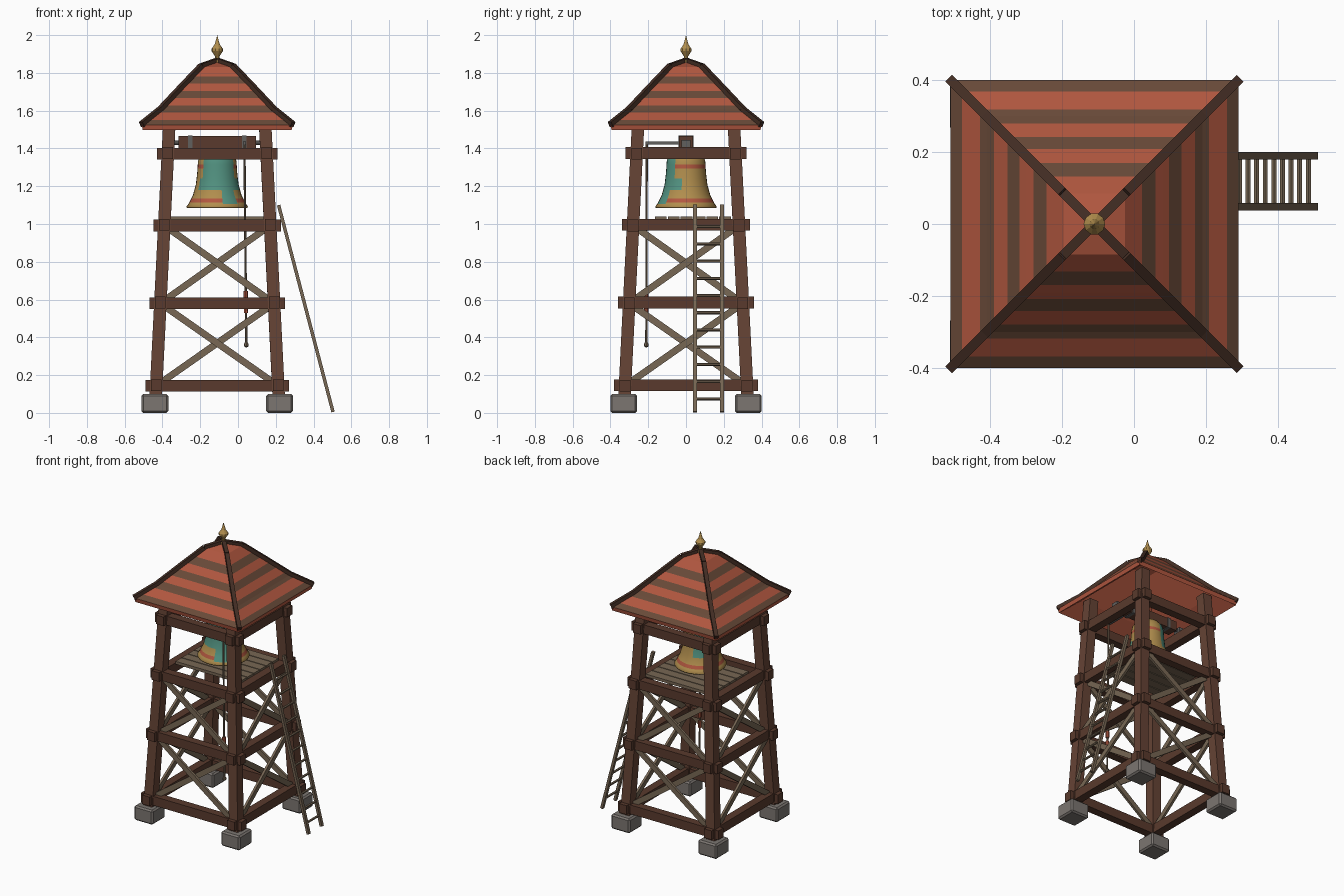
import bpy, bmesh, math
from mathutils import Vector

if "Cube" in bpy.data.objects:
    bpy.data.objects.remove(bpy.data.objects["Cube"])

CX = -0.11  # tower axis


def material(name, *rgb):
    m = bpy.data.materials.new(name)
    m.use_nodes = True
    m.diffuse_color = (*rgb, 1)
    m.node_tree.nodes["Principled BSDF"].inputs["Base Color"].default_value = (*rgb, 1)
    return m


POST = material("post brown", 0.13, 0.056, 0.035)
BEAM = material("beam brown", 0.1, 0.042, 0.026)
PALE = material("weathered wood", 0.185, 0.135, 0.088)
STONE = material("stone grey", 0.2, 0.18, 0.165)
RED = material("tile red", 0.44, 0.095, 0.05)
BROWN = material("tile brown", 0.14, 0.068, 0.04)
RIDGE = material("ridge dark brown", 0.055, 0.026, 0.017)
GOLD = material("bell gold", 0.44, 0.27, 0.075)
TEAL = material("patina teal", 0.085, 0.29, 0.22)
IRON = material("iron grey", 0.12, 0.115, 0.11)


def finish(bm, name, mats):
    bmesh.ops.recalc_face_normals(bm, faces=bm.faces)
    mesh = bpy.data.meshes.new(name)
    bm.to_mesh(mesh)
    bm.free()
    for m in mats:
        mesh.materials.append(m)
    ob = bpy.data.objects.new(name, mesh)
    bpy.context.collection.objects.link(ob)
    return ob


def bar(name, p, q, w, h, mat, side=(1, 0, 0)):
    """Box from p to q; w is its size along side, h its size across."""
    p, q, u = Vector(p), Vector(q), Vector(side)
    v = (q - p).cross(u).normalized() * h / 2
    u = u * w / 2
    bm = bmesh.new()
    ends = [[bm.verts.new(c + s * u + t * v) for s, t in ((-1, -1), (1, -1), (1, 1), (-1, 1))]
            for c in (p, q)]
    for e in ends:
        bm.faces.new(e)
    for i in range(4):
        j = (i + 1) % 4
        bm.faces.new((ends[0][i], ends[0][j], ends[1][j], ends[1][i]))
    return finish(bm, name, [mat])


def lathe(name, profile, n, mats, at=(CX, 0), turn=0.0, rule=None, smooth=False):
    """Turn (radius, z) points about a vertical axis; rule picks face colours."""
    bm = bmesh.new()
    rings = []
    for r, z in profile:
        rings.append([bm.verts.new((at[0] + r * math.cos(turn + math.tau * i / n),
                                    at[1] + r * math.sin(turn + math.tau * i / n), z))
                      for i in range(n)])
    for a, b in zip(rings, rings[1:]):
        for i in range(n):
            j = (i + 1) % n
            bm.faces.new((a[i], a[j], b[j], b[i]))
    bmesh.ops.remove_doubles(bm, verts=bm.verts, dist=1e-5)
    bmesh.ops.recalc_face_normals(bm, faces=bm.faces)
    for f in bm.faces:
        f.smooth = smooth
        if rule:
            f.material_index = rule(f)
    return finish(bm, name, mats)


def rod(name, p, q, r, mat, n=8):
    p, q = Vector(p), Vector(q)
    bm = bmesh.new()
    bmesh.ops.create_cone(bm, cap_ends=True, segments=n, radius1=r, radius2=r, depth=(q - p).length)
    turn = (q - p).to_track_quat('Z', 'Y').to_matrix()
    bmesh.ops.rotate(bm, matrix=turn, verts=bm.verts)
    bmesh.ops.translate(bm, vec=(p + q) / 2, verts=bm.verts)
    return finish(bm, name, [mat])


def with_heights(profile, heights):
    """Add rings to a profile where it crosses the given heights."""
    out = [profile[0]]
    for (r0, z0), (r1, z1) in zip(profile, profile[1:]):
        for z in sorted((z for z in heights if min(z0, z1) < z < max(z0, z1)), reverse=z1 < z0):
            out.append((r0 + (r1 - r0) * (z - z0) / (z1 - z0), z))
        out.append((r1, z1))
    return out


def post_offset(z):
    return 0.325 - 0.05 * (z - 0.1)


CORNERS = [(sx, sy) for sx in (-1, 1) for sy in (-1, 1)]

# Footing stones and leaning posts
for sx, sy in CORNERS:
    x, y = CX + sx * 0.33, sy * 0.33
    stone = bar("footing_stone", (x, y, 0), (x, y, 0.1), 0.142, 0.142, STONE)
    bevel = stone.modifiers.new("bevel", 'BEVEL')
    bevel.width, bevel.segments = 0.01, 1
    b, t = post_offset(0.09), post_offset(1.57)
    bar("post", (CX + sx * b, sy * b, 0.09), (CX + sx * t, sy * t, 1.57), 0.066, 0.066, POST)

# Four rings of beams with ends running past the posts
LEVELS = [0.143, 0.58, 0.992, 1.372]
for z in LEVELS:
    c = post_offset(z)
    e = c + 0.058
    for s in (-1, 1):
        bar("cross_beam", (CX - e, s * c, z), (CX + e, s * c, z), 0.056, 0.062, BEAM, (0, 1, 0))
        bar("side_beam", (CX + s * c, -e, z + 0.004), (CX + s * c, e, z + 0.004), 0.056, 0.062, BEAM)

# Crossed braces in the two lower bays of every face
for z0, z1 in zip(LEVELS[:2], LEVELS[1:3]):
    a, b = post_offset(z0), post_offset(z1)
    for s in (-1, 1):
        for d in (-1, 1):
            k = 0.008 * d
            bar("front_back_brace", (CX - d * a, s * a + k, z0), (CX + d * b, s * b + k, z1),
                0.016, 0.036, PALE, (0, 1, 0))
            bar("side_brace", (CX + s * a + k, -d * a, z0), (CX + s * b + k, d * b, z1),
                0.016, 0.036, PALE)

# Platform planks, leaving a slot for the rope
for i in range(6):
    y = -0.133 + i * 0.068
    bar("platform_plank", (CX - 0.25, y, 1.03), (CX + 0.25, y, 1.03), 0.062, 0.02, PALE, (0, 1, 0))

# Striped roof, hollow underneath
outer = [(0, 1.862), (0.085, 1.832), (0.19, 1.722), (0.3, 1.605), (0.4, 1.525)]
stripes = [1.55, 1.59, 1.627, 1.667, 1.703, 1.743, 1.782]
inner = [(r * 0.985, z - 0.028) for r, z in reversed(outer)]
shell = with_heights(outer, stripes) + inner


def roof_colour(f):
    z = f.calc_center_median().z
    if f.normal.z < 0.2 or z > stripes[-1]:
        return 0
    return (1 + sum(z > s for s in stripes)) % 2


lathe("roof", [(r * math.sqrt(2), z) for r, z in shell], 4, [RED, BROWN],
      turn=math.pi / 4, rule=roof_colour)

# Ridge caps along the four hips
for sx, sy in CORNERS:
    side = Vector((-sy, sx, 0)).normalized()
    pts = [(CX + sx * r, sy * r, z + 0.002) for r, z in outer]
    for p, q in zip(pts, pts[1:]):
        bar("ridge_cap", p, q, 0.026, 0.03, RIDGE, side)

# Finial
lathe("finial", [(0, 1.85), (0.024, 1.855), (0.024, 1.868), (0.012, 1.874), (0.012, 1.888),
                 (0.03, 1.915), (0.03, 1.928), (0.014, 1.95), (0.008, 1.97), (0, 2.0)],
      10, [GOLD])

# Bell with red bands and patina patches
bell = [(0.03, 1.395), (0.075, 1.385), (0.095, 1.36), (0.102, 1.33), (0.106, 1.27), (0.113, 1.21),
        (0.128, 1.155), (0.152, 1.107), (0.163, 1.092), (0.16, 1.085)]
lining = [(0.143, 1.088), (0.115, 1.155), (0.1, 1.21), (0.09, 1.33), (0, 1.37)]
bands = [1.115, 1.135, 1.18, 1.24, 1.295, 1.315]


def bell_colour(f):
    c = f.calc_center_median()
    a = math.degrees(math.atan2(c.x - CX, -c.y)) % 360
    if c.z > 1.18 and (a < 55 or a > 315 or 195 < a < 230):
        return 1
    if 1.24 > c.z > 1.18 and (a < 80 or a > 300):
        return 1
    if 1.1 < c.z < 1.18 and 12 < a < 45:
        return 1
    return 2 if bands[0] < c.z < bands[1] or bands[4] < c.z < bands[5] else 0


lathe("bell", [(0, 1.395)] + with_heights(bell, bands) + lining, 32, [GOLD, TEAL, RED],
      rule=bell_colour, smooth=True)
rod("clapper_rod", (CX, 0, 1.13), (CX, 0, 1.37), 0.008, IRON)
lathe("clapper", [(0, 1.1), (0.025, 1.115), (0.025, 1.135), (0, 1.15)], 8, [IRON])

# Headstock, axle, straps and lever
bar("headstock", (CX - 0.205, 0, 1.433), (CX + 0.205, 0, 1.433), 0.074, 0.064, BEAM, (0, 1, 0))
rod("axle", (CX - 0.26, 0, 1.43), (CX + 0.26, 0, 1.43), 0.012, IRON)
for s in (-1, 1):
    bar("headstock_strap", (CX + s * 0.143, 0, 1.397), (CX + s * 0.143, 0, 1.469), 0.022, 0.082, IRON)
    bar("axle_bearing", (CX + s * 0.255, 0, 1.4), (CX + s * 0.255, 0, 1.445), 0.03, 0.05, IRON)
    bar("bearing_beam", (CX + s * 0.255, -0.26, 1.392), (CX + s * 0.255, 0.26, 1.392), 0.03, 0.02, BEAM)
bar("lever", (0.034, 0.0, 1.428), (0.034, -0.215, 1.428), 0.016, 0.016, IRON)

# Bell rope with grips and end knot
top, end = Vector((0.034, -0.208, 1.43)), Vector((0.044, -0.21, 0.36))
rod("rope", top, end, 0.006, PALE)
for z0, z1 in ((0.6, 0.645), (0.53, 0.575)):
    p, q = (top.lerp(end, (top.z - z) / (top.z - end.z)) for z in (z0, z1))
    rod("rope_grip", p, q, 0.012, RED)
lathe("rope_knot", [(0, 0.345), (0.012, 0.353), (0.012, 0.365), (0.005, 0.378), (0, 0.378)],
      8, [PALE], at=end.xy)

# Leaning ladder
foot, head = Vector((0.503, 0, 0.005)), Vector((0.215, 0, 1.1))
for y in (0.048, 0.19):
    side_y = Vector((0, y, 0))
    bar("ladder_rail", foot + side_y, head + side_y, 0.021, 0.018, PALE, (0, 1, 0))
for i in range(11):
    p = foot.lerp(head, (0.07 + i * 0.0915) / 1.1)
    rod("ladder_rung", (p.x, 0.048, p.z), (p.x, 0.19, p.z), 0.008, PALE, 6)
